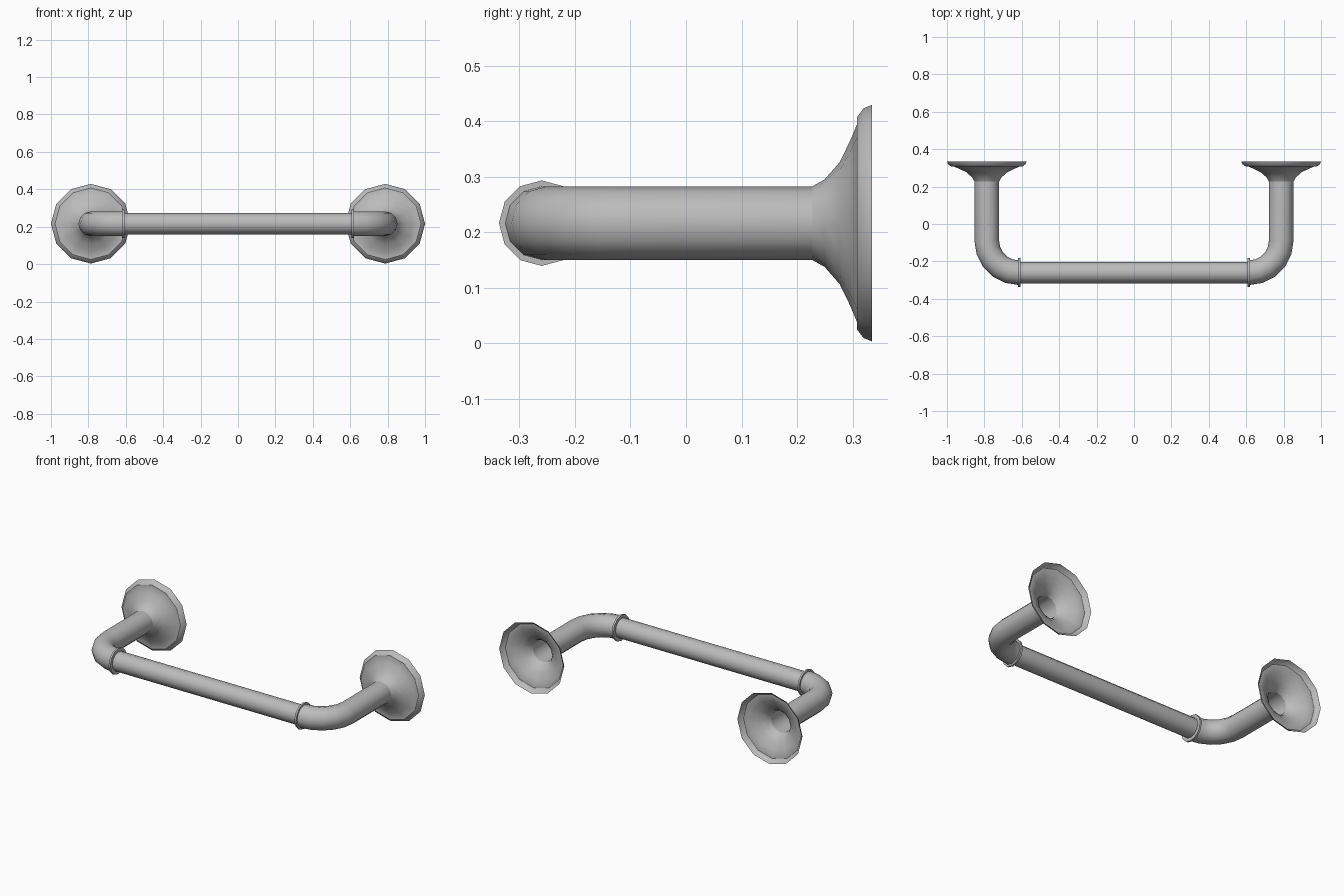
import bpy, bmesh, math
from mathutils import Vector

if "Cube" in bpy.data.objects:
    bpy.data.objects.remove(bpy.data.objects["Cube"])

SIDES = 12
AXIS_Z = 0.216      # height of all pipe centrelines
POST_X = 0.787      # wall posts
BAR_Y = -0.26       # grab bar centreline
BEND = 0.17         # elbow radius

steel = bpy.data.materials.new("brushed grey")
steel.use_nodes = True
grey = (0.5, 0.5, 0.5, 1)
steel.diffuse_color = grey
steel.node_tree.nodes["Principled BSDF"].inputs["Base Color"].default_value = grey


def sweep(name, stations, mirror=True, closed=False):
    """Skin round sections; each station is (x, y, heading angle, radius)."""
    bm = bmesh.new()
    up = Vector((0, 0, 1))
    rings = []
    for x, y, heading, radius in stations:
        side = Vector((math.sin(heading), -math.cos(heading), 0))
        ring = []
        for i in range(SIDES):
            a = math.tau * i / SIDES
            offset = (up * math.cos(a) + side * math.sin(a)) * radius
            ring.append(bm.verts.new(Vector((x, y, AXIS_Z)) + offset))
        rings.append(ring)
    pairs = list(zip(rings, rings[1:]))
    if closed:
        pairs.append((rings[-1], rings[0]))
    for a, b in pairs:
        for i in range(SIDES):
            j = (i + 1) % SIDES
            bm.faces.new((a[i], a[j], b[j], b[i]))
    bmesh.ops.recalc_face_normals(bm, faces=bm.faces)
    mesh = bpy.data.meshes.new(name)
    bm.to_mesh(mesh)
    bm.free()
    mesh.materials.append(steel)
    obj = bpy.data.objects.new(name, mesh)
    bpy.context.collection.objects.link(obj)
    bpy.ops.object.select_all(action="DESELECT")
    obj.select_set(True)
    bpy.context.view_layer.objects.active = obj
    bpy.ops.object.shade_smooth_by_angle(angle=math.radians(35))
    if mirror:
        obj.modifiers.new("Mirror", "MIRROR").use_mirror_merge = False
    return obj


# Trumpet-shaped wall flange with stepped rim, open at the back
profile = [(0.227, 0.066), (0.25, 0.079), (0.277, 0.11), (0.295, 0.147),
           (0.308, 0.178), (0.308, 0.191), (0.32, 0.207), (0.335, 0.213)]
sweep("wall_flange", [(POST_X, y, math.pi / 2, r) for y, r in profile])

# Wall post bending round into the bar
path = [(POST_X, 0.227, -math.pi / 2, 0.066)]
STEPS = 5
for i in range(STEPS + 1):
    t = math.pi / 2 * i / STEPS
    path.append((POST_X - BEND + BEND * math.cos(t),
                 BAR_Y + BEND - BEND * math.sin(t),
                 -math.pi / 2 - t, 0.066))
sweep("post_elbow", path)

# Thin collar between elbow and bar
sweep("collar", [(x, BAR_Y, 0, r) for x, r in
                 [(0.608, 0.055), (0.608, 0.077), (0.619, 0.077), (0.619, 0.055)]],
      closed=True)

# Straight bar
sweep("grab_bar", [(-0.615, BAR_Y, 0, 0.057), (0.615, BAR_Y, 0, 0.057)], mirror=False)
